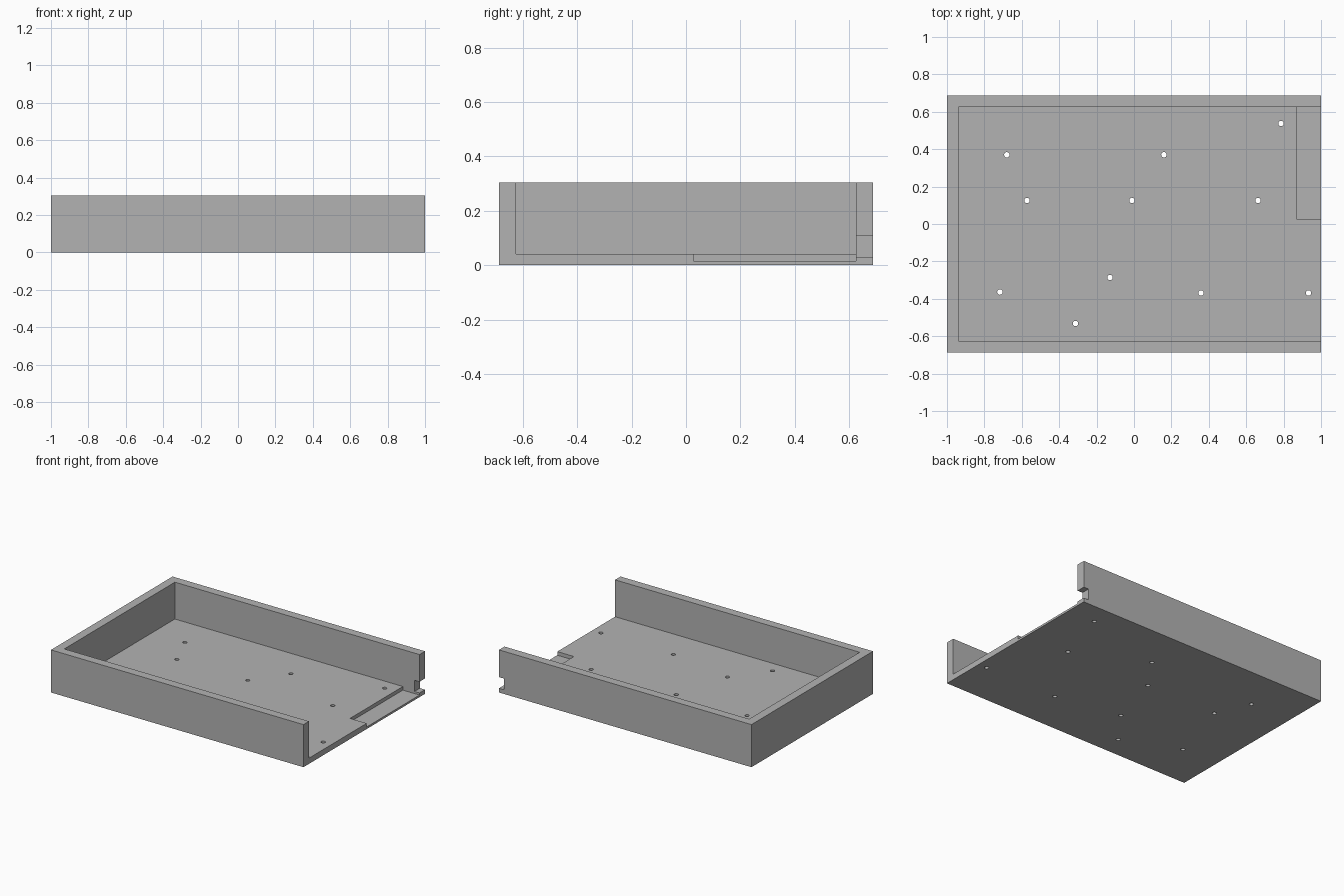
import bpy
import bmesh
from mathutils import Matrix, Vector

default_cube = bpy.data.objects.get("Cube")
if default_cube:
    bpy.data.objects.remove(default_cube, do_unlink=True)

LENGTH, WIDTH, HEIGHT = 2.0, 1.375, 0.305
WALL, FLOOR = 0.062, 0.041
END = LENGTH / 2
SIDE = WIDTH / 2
INNER = SIDE - WALL
OVER = 0.1  # how far cutters reach past the surface

grey = bpy.data.materials.new("light grey")
grey.use_nodes = True
colour = (0.45, 0.45, 0.45, 1)
grey.diffuse_color = colour
grey.node_tree.nodes["Principled BSDF"].inputs["Base Color"].default_value = colour


def finish(name, bm):
    mesh = bpy.data.meshes.new(name)
    bm.to_mesh(mesh)
    bm.free()
    mesh.materials.append(grey)
    obj = bpy.data.objects.new(name, mesh)
    bpy.context.collection.objects.link(obj)
    return obj


def box(name, low, high):
    low, high = Vector(low), Vector(high)
    bm = bmesh.new()
    place = Matrix.Translation((low + high) / 2) @ Matrix.Diagonal((high - low).to_4d())
    bmesh.ops.create_cube(bm, size=1, matrix=place)
    return finish(name, bm)


def cut(target, cutter):
    cutter.hide_render = True
    mod = target.modifiers.new(cutter.name, 'BOOLEAN')
    mod.operation = 'DIFFERENCE'
    mod.solver = 'EXACT'
    mod.object = cutter
    bpy.context.view_layer.objects.active = target
    bpy.ops.object.modifier_apply(modifier=mod.name)
    bpy.data.objects.remove(cutter, do_unlink=True)


# Solid block that becomes the tray
tray = box("tray", (-END, -SIDE, 0), (END, SIDE, HEIGHT))

# Cavity, open at the top and at one end
cut(tray, box("cavity", (-END + WALL, -INNER, FLOOR), (END + OVER, INNER, HEIGHT + OVER)))

# Shallow step in the floor at the open end
cut(tray, box("floor_recess", (0.868, 0.028, 0.015), (END + OVER, INNER, FLOOR + OVER)))

# Slot through the end of the back wall
cut(tray, box("wall_notch", (0.96, INNER - 0.01, 0.03), (END + OVER, SIDE + OVER, 0.11)))

# Screw holes through the floor
holes = [(0.786, 0.537), (-0.68, 0.37), (0.16, 0.37), (-0.572, 0.126),
         (-0.011, 0.126), (0.663, 0.126), (-0.717, -0.364), (-0.128, -0.286),
         (0.358, -0.369), (0.933, -0.369), (-0.313, -0.532)]
drill = bmesh.new()
for x, y in holes:
    bmesh.ops.create_cone(drill, cap_ends=True, segments=24, radius1=0.0145,
                          radius2=0.0145, depth=0.2, matrix=Matrix.Translation((x, y, 0)))
cut(tray, finish("screw_holes", drill))
